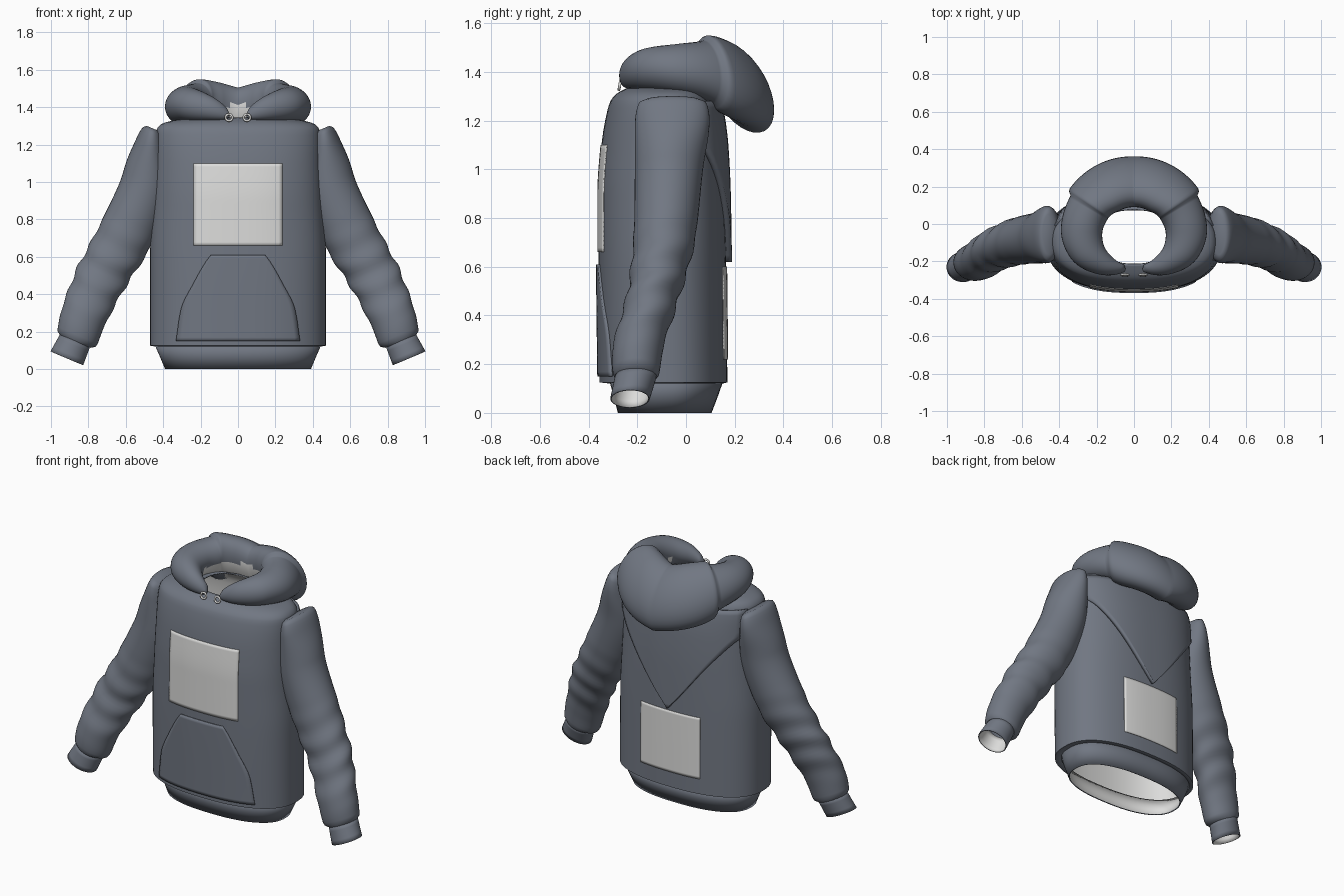
import bpy, bmesh, math
from mathutils import Vector

if "Cube" in bpy.data.objects:
    bpy.data.objects.remove(bpy.data.objects["Cube"])


def material(name, rgb):
    m = bpy.data.materials.new(name)
    m.use_nodes = True
    m.diffuse_color = (*rgb, 1)
    bsdf = m.node_tree.nodes["Principled BSDF"]
    bsdf.inputs["Base Color"].default_value = (*rgb, 1)
    bsdf.inputs["Roughness"].default_value = 0.8
    return m


FABRIC = material("slate fabric", (0.165, 0.185, 0.225))
LIGHT = material("light grey", (0.72, 0.72, 0.71))


def sample(keys, t):
    """Smooth monotone interpolation of key rows (parameter, values...)."""
    t = min(max(t, keys[0][0]), keys[-1][0])
    i = 0
    while i < len(keys) - 2 and t > keys[i + 1][0]:
        i += 1
    h = keys[i + 1][0] - keys[i][0]
    f = (t - keys[i][0]) / h
    out = []
    for c in range(1, len(keys[0])):
        def slope(j):
            return (keys[j + 1][c] - keys[j][c]) / (keys[j + 1][0] - keys[j][0])

        def tangent(j):
            if j == 0 or j == len(keys) - 1:
                return slope(min(j, len(keys) - 2))
            a, b = slope(j - 1), slope(j)
            return 2 * a * b / (a + b) if a * b > 0 else 0
        a, b = keys[i][c], keys[i + 1][c]
        out.append(a + (b - a) * f * f * (3 - 2 * f)
                   + h * f * (1 - f) * ((1 - f) * tangent(i) - f * tangent(i + 1)))
    return out


def finish(name, bm, mats, angle=40):
    me = bpy.data.meshes.new(name)
    bm.to_mesh(me)
    bm.free()
    for m in mats:
        me.materials.append(m)
    ob = bpy.data.objects.new(name, me)
    bpy.context.collection.objects.link(ob)
    bpy.ops.object.select_all(action='DESELECT')
    ob.select_set(True)
    bpy.context.view_layer.objects.active = ob
    bpy.ops.object.shade_smooth_by_angle(angle=math.radians(angle))
    return ob


def loft(rings, flip=False, closed=True, cap_start=False, cap_end=False):
    """Bridge rows of points into a skin."""
    bm = bmesh.new()
    rows = [[bm.verts.new(p) for p in ring] for ring in rings]
    n = len(rows[0])
    for lo, hi in zip(rows, rows[1:]):
        for i in range(n if closed else n - 1):
            k = (i + 1) % n
            quad = [lo[i], lo[k], hi[k], hi[i]]
            bm.faces.new(quad[::-1] if flip else quad)
    if cap_start:
        bm.faces.new(rows[0] if flip else rows[0][::-1])
    if cap_end:
        bm.faces.new(rows[-1][::-1] if flip else rows[-1])
    return bm


def thicken(ob, thickness, offset=-1, inner=0):
    mod = ob.modifiers.new("Thickness", 'SOLIDIFY')
    mod.thickness = thickness
    mod.offset = offset
    mod.material_offset = inner
    return ob


# Torso: height, half width, front y, back y
BODY = [(0.125, 0.47, -0.355, 0.17), (0.6, 0.47, -0.36, 0.165), (0.9, 0.455, -0.36, 0.16),
        (1.1, 0.447, -0.347, 0.15), (1.22, 0.443, -0.328, 0.135), (1.28, 0.435, -0.31, 0.12),
        (1.31, 0.41, -0.285, 0.105), (1.33, 0.34, -0.25, 0.09), (1.345, 0.18, -0.215, 0.08)]
POWER = 2.4


def oval(z, half, front, back, n=72):
    mid, depth = (front + back) / 2, (back - front) / 2
    pts = []
    for i in range(n):
        a = math.tau * i / n
        c, s = math.cos(a), math.sin(a)
        pts.append((half * math.copysign(abs(c) ** (2 / POWER), c),
                    mid + depth * math.copysign(abs(s) ** (2 / POWER), s), z))
    return pts


def skin_y(x, z, side):
    """Torso surface at x, z; side is -1 for front, 1 for back."""
    half, front, back = sample(BODY, z)
    k = max(0, 1 - min(1, abs(x) / half) ** POWER) ** (1 / POWER)
    return (front + back) / 2 + side * k * (back - front) / 2


heights = [0.125 + 1.125 * i / 24 for i in range(25)]
heights += [1.265, 1.28, 1.29, 1.3, 1.31, 1.32, 1.327, 1.333, 1.34, 1.345]
rings = [oval(0.12, 0.44, -0.31, 0.15)] + [oval(z, *sample(BODY, z)) for z in heights]
thicken(finish("torso", loft(rings), [FABRIC, LIGHT]), 0.008, inner=1)

# Waistband
band = [oval(0, 0.39, -0.28, 0.105), oval(0.06, 0.415, -0.295, 0.128), oval(0.122, 0.442, -0.312, 0.15)]
thicken(finish("waistband", loft(band), [FABRIC, LIGHT]), 0.008, inner=1)


# Panels that follow the torso: outline rows are (height, half width)
def panel(name, outline, side, lift, thickness, mat, rows=24, cols=24):
    z0, z1 = outline[0][0], outline[-1][0]
    grid = []
    for j in range(rows + 1):
        z = z0 + (z1 - z0) * j / rows
        w = max(sample(outline, z)[0], 0.002)
        xs = [w * (2 * i / cols - 1) for i in range(cols + 1)]
        grid.append([(x, skin_y(x, z, side) + side * lift, z) for x in xs])
    ob = finish(name, loft(grid, flip=side > 0, closed=False), [mat])
    return thicken(ob, thickness)


panel("front_patch", [(0.66, 0.237), (1.1, 0.237)], -1, 0.004, 0.006, LIGHT)
panel("back_patch", [(0.22, 0.205), (0.6, 0.205)], 1, 0.004, 0.006, LIGHT)
panel("front_pocket", [(0.15, 0.332), (0.32, 0.305), (0.465, 0.235), (0.57, 0.175), (0.61, 0.145)],
      -1, 0.009, 0.012, FABRIC)
panel("hood_drape", [(0.62, 0), (0.7, 0.07), (0.95, 0.27), (1.07, 0.37), (1.14, 0.425), (1.28, 0.425)],
      1, 0.024, 0.026, FABRIC)

# Sleeves and cuffs: parameter, centre x y z, half width across, half depth
SLEEVE = [(0, 0.452, -0.055, 1.285, 0.04, 0.11), (0.02, 0.455, -0.055, 1.27, 0.058, 0.14),
          (0.08, 0.465, -0.056, 1.2, 0.085, 0.153), (0.3, 0.49, -0.07, 1.0, 0.135, 0.14),
          (0.52, 0.6, -0.088, 0.72, 0.148, 0.127), (0.74, 0.745, -0.14, 0.462, 0.136, 0.107),
          (0.92, 0.838, -0.2, 0.247, 0.121, 0.103), (0.98, 0.862, -0.205, 0.165, 0.113, 0.096),
          (1, 0.872, -0.205, 0.148, 0.088, 0.085)]
CUFF = [(0, 0.87, -0.205, 0.155, 0.087, 0.086), (1, 0.915, -0.23, 0.058, 0.095, 0.081)]
ACROSS = Vector((0.92, 0, 0.39))


def sleeve_rings(keys, steps, sign, wrinkle=0):
    out = []
    for j in range(steps + 1):
        t = j / steps
        x, y, z, w, d = sample(keys, t)
        ring = []
        for i in range(40):
            a = math.tau * i / 40
            fold = wrinkle * max(0, min(t - 0.45, 0.95 - t)) * math.sin(55 * t + 2 * math.sin(a))
            p = Vector((x, y, z)) + ACROSS * ((w + fold) * math.cos(a))
            p.y += (d + fold) * math.sin(a)
            ring.append((p.x * sign, p.y, p.z))
        out.append(ring)
    return out


for side, sign in (("left", 1), ("right", -1)):
    flip = sign > 0
    finish(side + "_sleeve", loft(sleeve_rings(SLEEVE, 60, sign, 0.03), flip, cap_start=True), [FABRIC], 60)
    cuff = finish(side + "_cuff", loft(sleeve_rings(CUFF, 4, sign), flip), [FABRIC, LIGHT])
    thicken(cuff, 0.006, inner=1)

# Hood roll: angle from front, inner radius, outer radius, low z, high z, slant
HOOD = [(14, 0.185, 0.2, 1.345, 1.365, 0), (20, 0.165, 0.218, 1.335, 1.4, 0),
        (45, 0.165, 0.29, 1.33, 1.465, 0), (70, 0.17, 0.36, 1.325, 1.5, 0),
        (95, 0.17, 0.392, 1.31, 1.515, -0.1), (122, 0.165, 0.4, 1.27, 1.53, -0.25),
        (125, 0.165, 0.425, 1.245, 1.55, -0.3), (150, 0.152, 0.425, 1.19, 1.535, -0.45),
        (180, 0.15, 0.422, 1.15, 1.505, -0.5)]
CENTRE_Y = -0.06
rings = []
for deg in range(-166, 167, 2):
    turn = 180 - abs(deg)
    r0, r1, z0, z1, slant = sample(HOOD, turn)
    a = math.radians(deg)
    ring = []
    for i in range(32):
        p = math.tau * i / 32
        r = (r0 + r1) / 2 + (r1 - r0) / 2 * math.cos(p)
        z = (z0 + z1) / 2 + (z1 - z0) / 2 * math.sin(p + slant)
        ring.append((r * math.sin(a), CENTRE_Y + r * math.cos(a), z))
    rings.append(ring)
bm = loft(rings, cap_start=True, cap_end=True)
bmesh.ops.recalc_face_normals(bm, faces=bm.faces)
for f in bm.faces:
    c = f.calc_center_median()
    # Lining on the low inside of the neck
    if c.y > -0.1 and c.z < 1.41 and math.hypot(c.x, c.y - CENTRE_Y) < 0.21:
        f.material_index = 1
finish("hood", bm, [FABRIC, LIGHT], 60)

# Drawstring eyelets
for side, sign in (("left", 1), ("right", -1)):
    bpy.ops.mesh.primitive_torus_add(major_radius=0.018, minor_radius=0.006, major_segments=20,
                                     minor_segments=8, location=(0.048 * sign, -0.272, 1.345),
                                     rotation=(math.radians(80), 0, 0))
    eyelet = bpy.context.object
    eyelet.name = side + "_eyelet"
    eyelet.data.materials.append(LIGHT)
    bpy.ops.object.shade_smooth()
